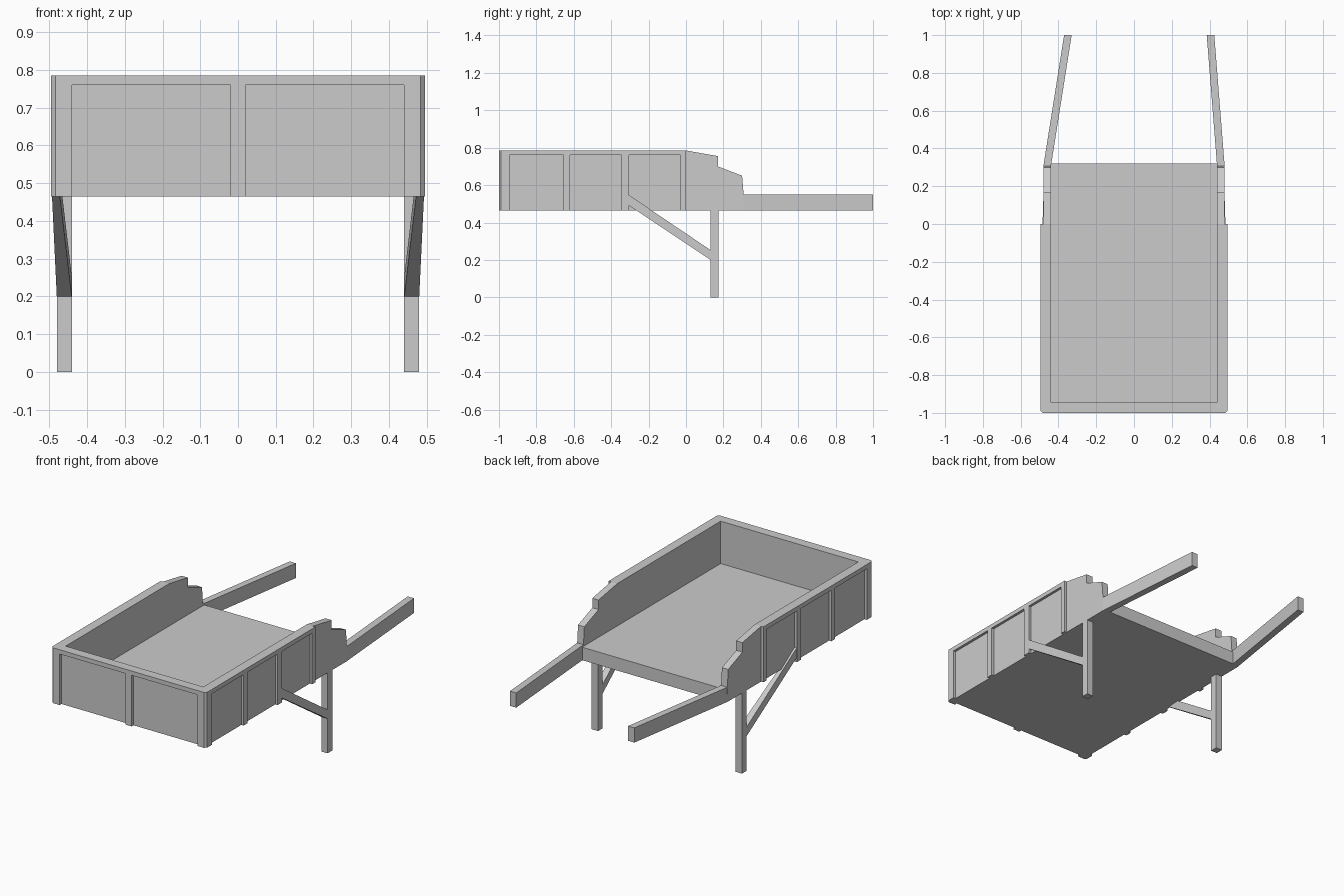
import bpy, bmesh
from mathutils import Vector

if "Cube" in bpy.data.objects:
    bpy.data.objects.remove(bpy.data.objects["Cube"])

Z0, Z1, RIM = 0.465, 0.785, 0.76      # body bottom, body top, underside of rim
IN, PANEL, OUT = 0.44, 0.48, 0.495    # half widths: inner wall, panel face, frame face


def loft(name, a, b):
    """Closed solid between two matching loops of 3D points."""
    bm = bmesh.new()
    va = [bm.verts.new(p) for p in a]
    vb = [bm.verts.new(p) for p in b]
    n = len(va)
    bm.faces.new(va)
    bm.faces.new(vb[::-1])
    for i in range(n):
        j = (i + 1) % n
        bm.faces.new((va[j], va[i], vb[i], vb[j]))
    bmesh.ops.recalc_face_normals(bm, faces=bm.faces)
    me = bpy.data.meshes.new(name)
    bm.to_mesh(me)
    bm.free()
    ob = bpy.data.objects.new(name, me)
    bpy.context.collection.objects.link(ob)
    return ob


def plan(name, pts, z0, z1):
    return loft(name, [(x, y, z0) for x, y in pts], [(x, y, z1) for x, y in pts])


def box(name, x0, x1, y0, y1, z0, z1):
    return plan(name, [(x0, y0), (x1, y0), (x1, y1), (x0, y1)], z0, z1)


# floor and front wall
box("floor", -IN, IN, -0.945, 0.32, Z0, 0.54)
box("front_wall", -IN, IN, -0.983, -0.945, Z0, Z1)
box("front_middle_post", -0.02, 0.02, -1, -0.983, Z0, RIM)

# protruding rim around the front and both sides
outer = [(-OUT, 0), (-OUT, -0.988), (-0.483, -1), (0.483, -1), (OUT, -0.988), (OUT, 0)]
inner = [(PANEL, 0), (PANEL, -0.983), (-PANEL, -0.983), (-PANEL, 0)]
plan("top_rim", outer + inner, RIM, Z1)

# stepped side wall profile (y, z)
profile = [(-0.983, Z0), (-0.983, Z1), (0, Z1), (0.17, 0.755), (0.17, 0.70),
           (0.30, 0.65), (0.308, 0.55), (0.31, Z0)]

for s, side in ((-1, "left"), (1, "right")):
    loft(side + "_wall", [(s * IN, y, z) for y, z in profile],
         [(s * PANEL, y, z) for y, z in profile])

    # corner post and side posts
    corner = [(IN, -0.983), (IN, -1), (0.483, -1), (OUT, -0.988), (OUT, -0.945),
              (PANEL, -0.945), (PANEL, -0.983)]
    plan(side + "_corner_post", [(s * x, y) for x, y in corner], Z0, RIM)
    for i, (y0, y1) in enumerate(((-0.655, -0.62), (-0.345, -0.305), (-0.03, 0))):
        box(f"{side}_side_post_{i + 1}", s * PANEL, s * OUT, y0, y1, Z0, RIM)

    # handle, angled inwards
    tip = 0.385 if s > 0 else 0.33
    loft(side + "_handle",
         [(s * x, 0.305, z) for x, z in ((IN, Z0), (PANEL, Z0), (PANEL, 0.55), (IN, 0.55))],
         [(s * x, 1.0, z) for x, z in ((tip, Z0), (tip + 0.04, Z0), (tip + 0.04, 0.55), (tip, 0.55))])

    # leg and diagonal brace
    box(side + "_leg", s * IN, s * PANEL, 0.132, 0.175, 0, Z0)
    loft(side + "_brace",
         [(s * x, 0.135, z) for x, z in ((IN, 0.198), (PANEL, 0.198), (PANEL, 0.25), (IN, 0.25))],
         [(s * x, -0.307, z) for x, z in ((0.475, 0.492), (0.494, 0.492), (0.494, 0.548), (0.475, 0.548))])
